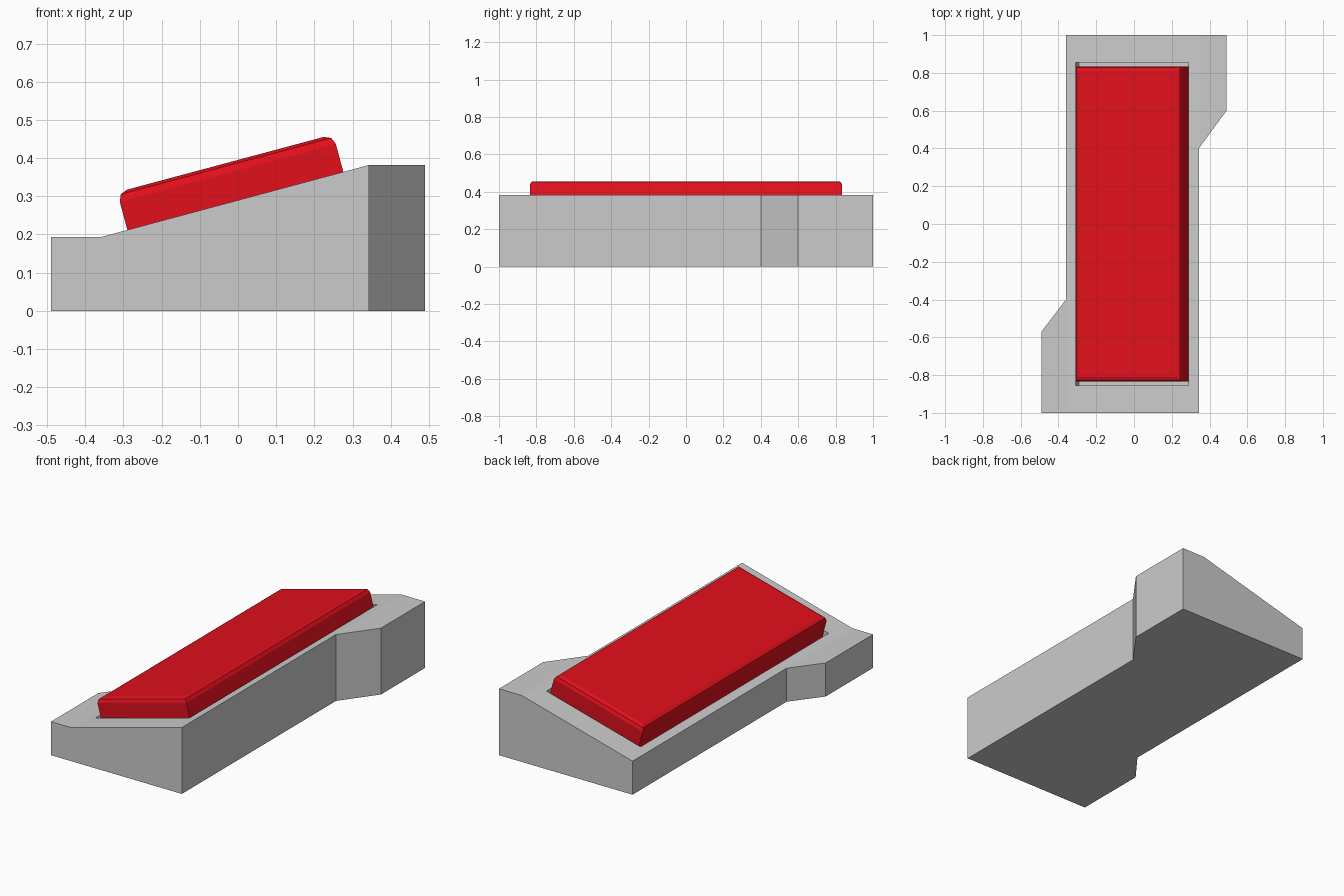
import bpy, bmesh
from math import radians
from mathutils import Matrix

if "Cube" in bpy.data.objects:
    bpy.data.objects.remove(bpy.data.objects["Cube"])

X0, X1, Z0, Z1 = -0.36, 0.343, 0.193, 0.382    # sloped zone of the top


def height(x):
    t = min(max((x - X0) / (X1 - X0), 0), 1)
    return Z0 + t * (Z1 - Z0)


def add_object(name, bm):
    bmesh.ops.recalc_face_normals(bm, faces=bm.faces)
    mesh = bpy.data.meshes.new(name)
    bm.to_mesh(mesh)
    bm.free()
    obj = bpy.data.objects.new(name, mesh)
    bpy.context.collection.objects.link(obj)
    return obj


def tilted_box(name, half_x, half_y, low, high, cx, bevel=0):
    """Box lying on the slope; low and high are measured from its surface."""
    bm = bmesh.new()
    bmesh.ops.create_cube(bm, size=1)
    for v in bm.verts:
        v.co = (v.co.x * 2 * half_x, v.co.y * 2 * half_y,
                high if v.co.z > 0 else low)
    if bevel:
        rim = [e for e in bm.edges if all(v.co.z > low + 0.001 for v in e.verts)]
        bmesh.ops.bevel(bm, geom=rim, offset=bevel, segments=2,
                        profile=0.5, affect='EDGES')
    place = Matrix.Translation((cx, 0, height(cx))) @ Matrix.Rotation(radians(-15), 4, 'Y')
    bm.transform(place)
    return add_object(name, bm)


# Wedge base: stepped footprint with a flat-slope-flat top
ring = [(-0.49, -1), (X0, -1), (X1, -1), (X1, 0.4), (0.49, 0.6),
        (0.49, 1), (X1, 1), (X0, 1), (X0, -0.4), (-0.49, -0.57)]
bm = bmesh.new()
bottom = [bm.verts.new((x, y, 0)) for x, y in ring]
top = [bm.verts.new((x, y, height(x))) for x, y in ring]
for strip in ((0, 1, 8, 9), (1, 2, 3, 6, 7, 8), (3, 4, 5, 6)):
    bm.faces.new([top[i] for i in strip])
    bm.faces.new([bottom[i] for i in reversed(strip)])
for i in range(len(ring)):
    j = (i + 1) % len(ring)
    bm.faces.new((bottom[i], bottom[j], top[j], top[i]))
base = add_object("base", bm)

# Slot cut into the slope
cutter = tilted_box("slot_cutter", 0.31, 0.855, -0.07, 0.15, -0.01)
cutter.hide_render = True
cut = base.modifiers.new("slot", 'BOOLEAN')
cut.operation = 'DIFFERENCE'
cut.solver = 'EXACT'
cut.object = cutter
bpy.context.view_layer.objects.active = base
bpy.ops.object.modifier_apply(modifier=cut.name)
bpy.data.objects.remove(cutter)

# Red pedal button with a rounded rim
button = tilted_box("button", 0.293, 0.835, -0.07, 0.102, -0.007, bevel=0.026)
red = bpy.data.materials.new("red")
red.diffuse_color = (0.75, 0.005, 0.012, 1)
red.use_nodes = True
red.node_tree.nodes["Principled BSDF"].inputs["Base Color"].default_value = red.diffuse_color
button.data.materials.append(red)
